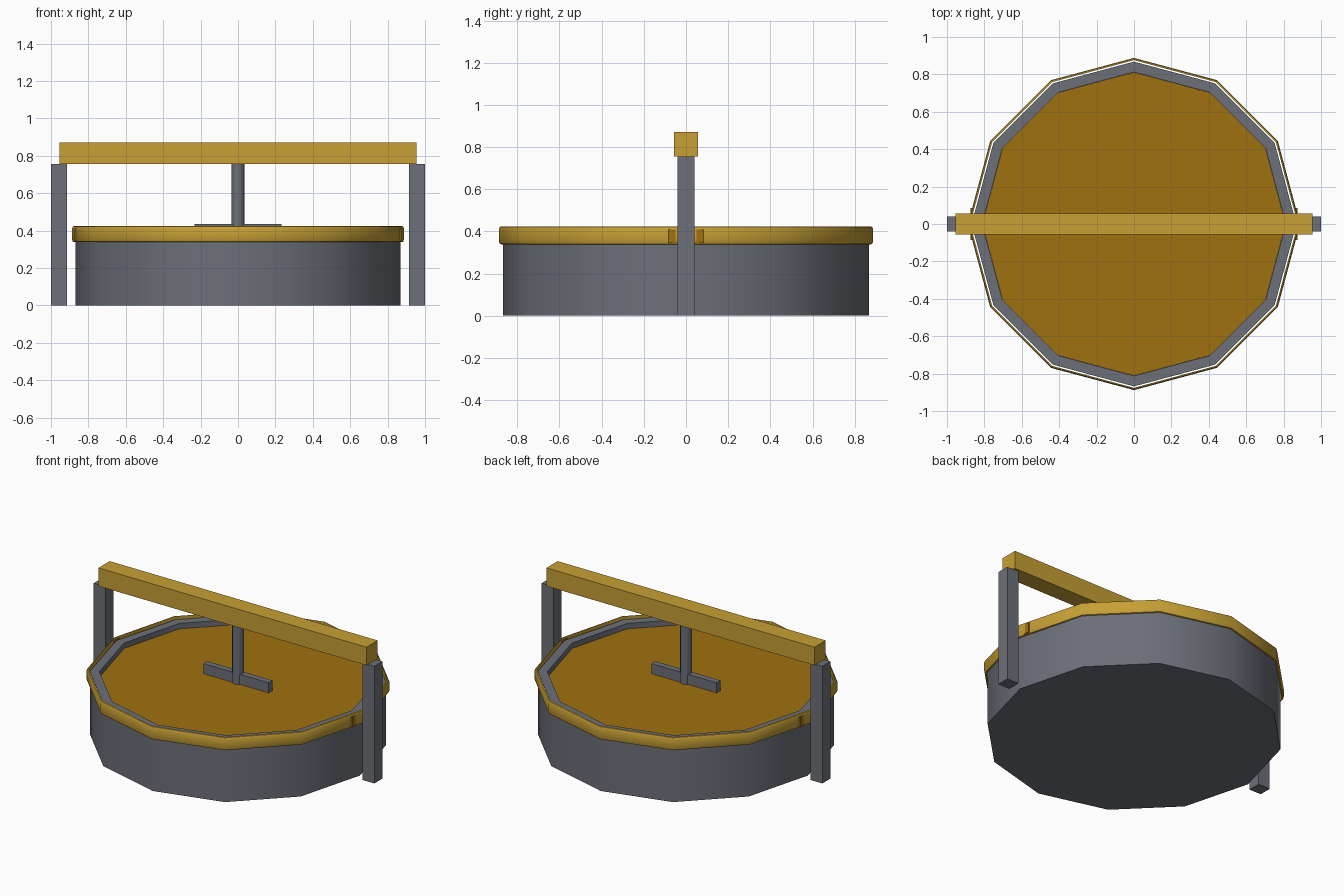
import bpy, bmesh, math
from mathutils import Matrix

old = bpy.data.objects.get("Cube")
if old:
    bpy.data.objects.remove(old, do_unlink=True)


def material(name, rgb):
    m = bpy.data.materials.new(name)
    m.use_nodes = True
    m.diffuse_color = (*rgb, 1)
    m.node_tree.nodes["Principled BSDF"].inputs["Base Color"].default_value = (*rgb, 1)
    return m


GREY = material("iron grey", (0.15, 0.16, 0.19))
YELLOW = material("brass yellow", (0.57, 0.35, 0.035))
BROWN = material("amber brown", (0.35, 0.165, 0.005))


def finish(name, bm, mat, smooth=False):
    bmesh.ops.recalc_face_normals(bm, faces=bm.faces)
    mesh = bpy.data.meshes.new(name)
    bm.to_mesh(mesh)
    bm.free()
    mesh.materials.append(mat)
    ob = bpy.data.objects.new(name, mesh)
    bpy.context.collection.objects.link(ob)
    if smooth:
        bpy.ops.object.select_all(action='DESELECT')
        ob.select_set(True)
        bpy.context.view_layer.objects.active = ob
        bpy.ops.object.shade_smooth_by_angle(angle=math.radians(31))
    return ob


def box(name, lo, hi, mat):
    bm = bmesh.new()
    size = [b - a for a, b in zip(lo, hi)]
    mid = [(a + b) / 2 for a, b in zip(lo, hi)]
    bmesh.ops.create_cube(bm, size=1, matrix=Matrix.Translation(mid) @ Matrix.Diagonal((*size, 1)))
    return finish(name, bm, mat)


def lathe(name, profile, mat, sides=12, closed=False):
    """Spin an (r, z) profile; open profiles get flat end caps."""
    bm = bmesh.new()
    rings = [[bm.verts.new((r * math.cos(math.tau * i / sides), r * math.sin(math.tau * i / sides), z))
              for i in range(sides)] for r, z in profile]
    pairs = list(zip(rings, rings[1:]))
    if closed:
        pairs.append((rings[-1], rings[0]))
    else:
        bm.faces.new(rings[0])
        bm.faces.new(rings[-1])
    for a, b in pairs:
        for i in range(sides):
            j = (i + 1) % sides
            bm.faces.new((a[i], a[j], b[j], b[i]))
    return finish(name, bm, mat, True)


# Tub with a recessed top, its contents and the loose hoop round the rim
lathe("tub", [(0.868, 0), (0.868, 0.405), (0.812, 0.405), (0.812, 0.36)], GREY)
lathe("contents", [(0.811, 0.361), (0.811, 0.37)], BROWN)
lathe("rim_hoop", [(0.876, 0.338), (0.883, 0.341), (0.888, 0.355), (0.888, 0.408),
                   (0.883, 0.421), (0.876, 0.424)], YELLOW, closed=True)

# Stirring rod and paddle
lathe("rod", [(0.034, 0.365), (0.034, 0.76)], GREY)
box("paddle", (-0.233, -0.02, 0.365), (0.233, 0.02, 0.435), GREY)

# Overhead frame, with small plates on the hoop behind each post
box("cross_beam", (-0.955, -0.057, 0.755), (0.955, 0.057, 0.872), YELLOW)
for side, s in (("left", 1), ("right", -1)):
    xs = sorted((s * 0.915, s))
    box(side + "_post", (xs[0], -0.041, 0), (xs[1], 0.041, 0.755), GREY)
    xs = sorted((s * 0.866, s * 0.8745))
    box(side + "_hoop_plate", (xs[0], -0.085, 0.345), (xs[1], 0.085, 0.41), BROWN)
